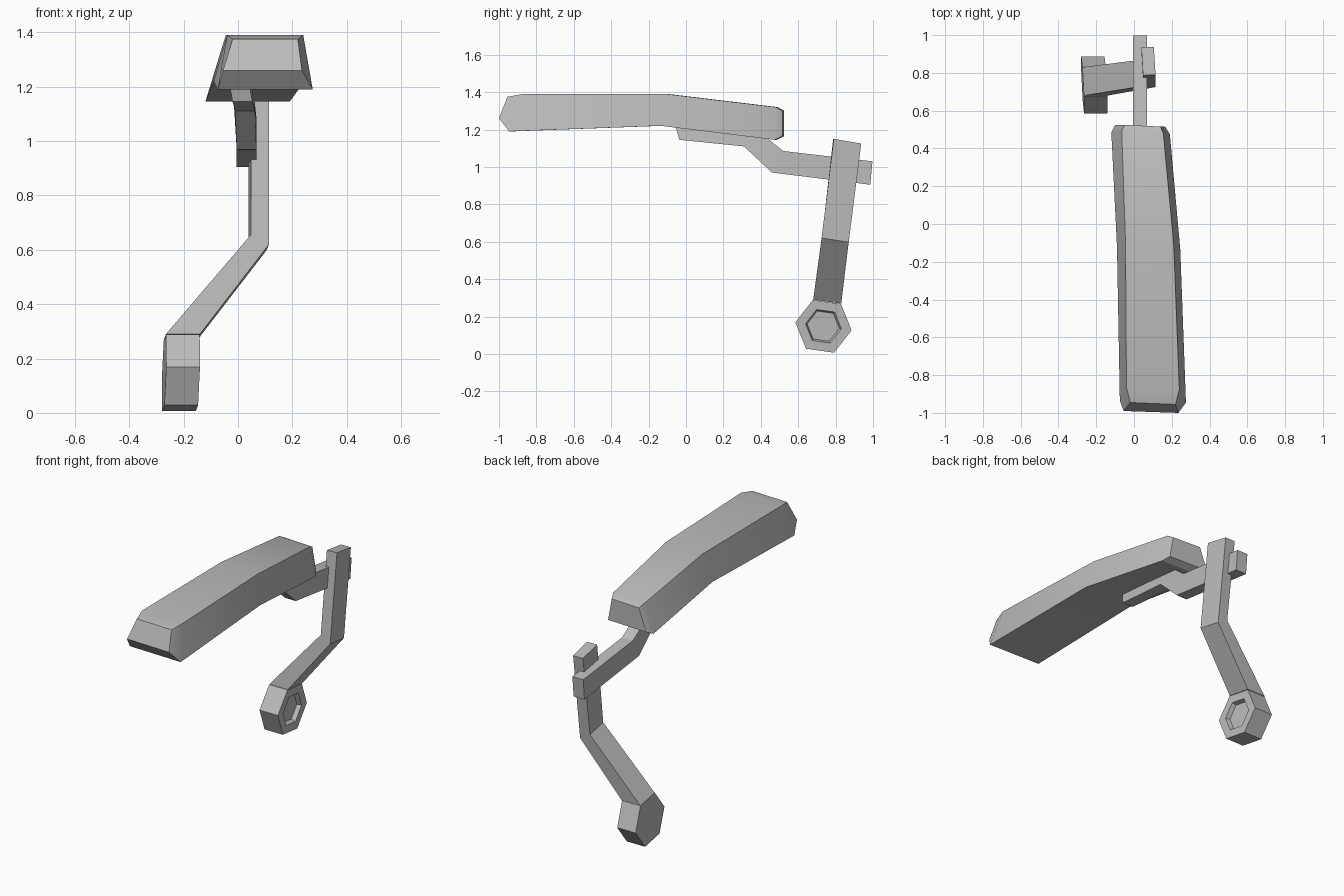
import bpy, bmesh, math
from mathutils import Vector

cube = bpy.data.objects.get("Cube")
if cube:
    bpy.data.objects.remove(cube, do_unlink=True)

grey = bpy.data.materials.new("plain_grey")
grey.use_nodes = True
colour = (0.5, 0.5, 0.5, 1)
grey.diffuse_color = colour
grey.node_tree.nodes["Principled BSDF"].inputs["Base Color"].default_value = colour


def finish(name, bm):
    bmesh.ops.recalc_face_normals(bm, faces=bm.faces)
    mesh = bpy.data.meshes.new(name)
    bm.to_mesh(mesh)
    bm.free()
    obj = bpy.data.objects.new(name, mesh)
    bpy.context.collection.objects.link(obj)
    mesh.materials.append(grey)
    bpy.ops.object.select_all(action='DESELECT')
    obj.select_set(True)
    bpy.context.view_layer.objects.active = obj
    bpy.ops.object.shade_smooth_by_angle(angle=math.radians(30))
    return obj


def loft(bm, sections):
    """Skin a row of equal-sized loops and cap both ends."""
    loops = [[bm.verts.new(p) for p in s] for s in sections]
    for a, b in zip(loops, loops[1:]):
        for i in range(len(a)):
            j = (i + 1) % len(a)
            bm.faces.new((a[i], a[j], b[j], b[i]))
    bm.faces.new(loops[0])
    bm.faces.new(loops[-1])


# Foot pad: bottom (y, z, left x, right x), then top
pad_rows = [
    ((-0.995, 1.26, -0.055, 0.235), (-0.95, 1.375, -0.02, 0.22)),
    ((-0.94, 1.19, -0.075, 0.275), (-0.87, 1.39, -0.04, 0.24)),
    ((-0.13, 1.22, -0.09, 0.245), (-0.10, 1.39, -0.045, 0.21)),
    ((0.48, 1.145, -0.12, 0.19), (0.485, 1.32, -0.065, 0.155)),
    ((0.52, 1.165, -0.10, 0.165), (0.52, 1.30, -0.05, 0.14)),
]
bm = bmesh.new()
sections = []
for (yb, zb, bl, br), (yt, zt, tl, tr) in pad_rows:
    sections.append([(bl, yb + 0.005, zb), (br, yb - 0.005, zb),
                     (tr, yt - 0.005, zt), (tl, yt + 0.005, zt)])
loft(bm, sections)
finish("foot_pad", bm)

# Cranked bar under the pad: lower and upper (y, z) pairs
bar_rows = [((-0.035, 1.145), (-0.06, 1.23)), ((0.31, 1.11), (0.35, 1.22)),
            ((0.46, 0.97), (0.52, 1.085)), ((0.985, 0.905), (0.997, 1.03))]
bm = bmesh.new()
sections = []
for n, (low, high) in enumerate(bar_rows):
    shift = (-0.015, -0.005, 0, 0)[n]
    lean = (-0.015, -0.01, 0, 0)[n]
    x0, x1 = -0.005 + shift, 0.068 + shift
    sections.append([(x0, *low), (x1, *low), (x1 + lean, *high), (x0 + lean, *high)])
loft(bm, sections)
finish("pad_bar", bm)

# Bent lever arm: front left, front right, back right, back left corners
bm = bmesh.new()
loft(bm, [
    [(-0.265, 0.68, 0.29), (-0.14, 0.68, 0.29), (-0.148, 0.83, 0.27), (-0.273, 0.83, 0.27)],
    [(0.047, 0.73, 0.655), (0.114, 0.725, 0.62), (0.105, 0.87, 0.598), (0.038, 0.87, 0.635)],
    [(0.048, 0.787, 1.15), (0.114, 0.79, 1.15), (0.105, 0.937, 1.125), (0.039, 0.937, 1.125)],
])
finish("lever_arm", bm)

# Six-sided pivot hub with a six-sided recess on one side
bm = bmesh.new()
centre_y, centre_z, radius = 0.735, 0.148, 0.152
sections = []
for half in (-0.062, 0.062):
    loop = []
    for k in range(6):
        a = math.radians(-8 + 60 * k)
        y, z = radius * math.cos(a), radius * math.sin(a)
        loop.append((-0.21 - 0.05 * y + 0.03 * z + half, centre_y + y, centre_z + z))
    sections.append(loop)
loft(bm, sections)
bmesh.ops.recalc_face_normals(bm, faces=bm.faces)
side = max(bm.faces, key=lambda f: f.normal.x)
bmesh.ops.inset_individual(bm, faces=[side], thickness=0.055)
bmesh.ops.inset_individual(bm, faces=[side], thickness=0.01, depth=-0.025)
finish("pivot_hub", bm)
